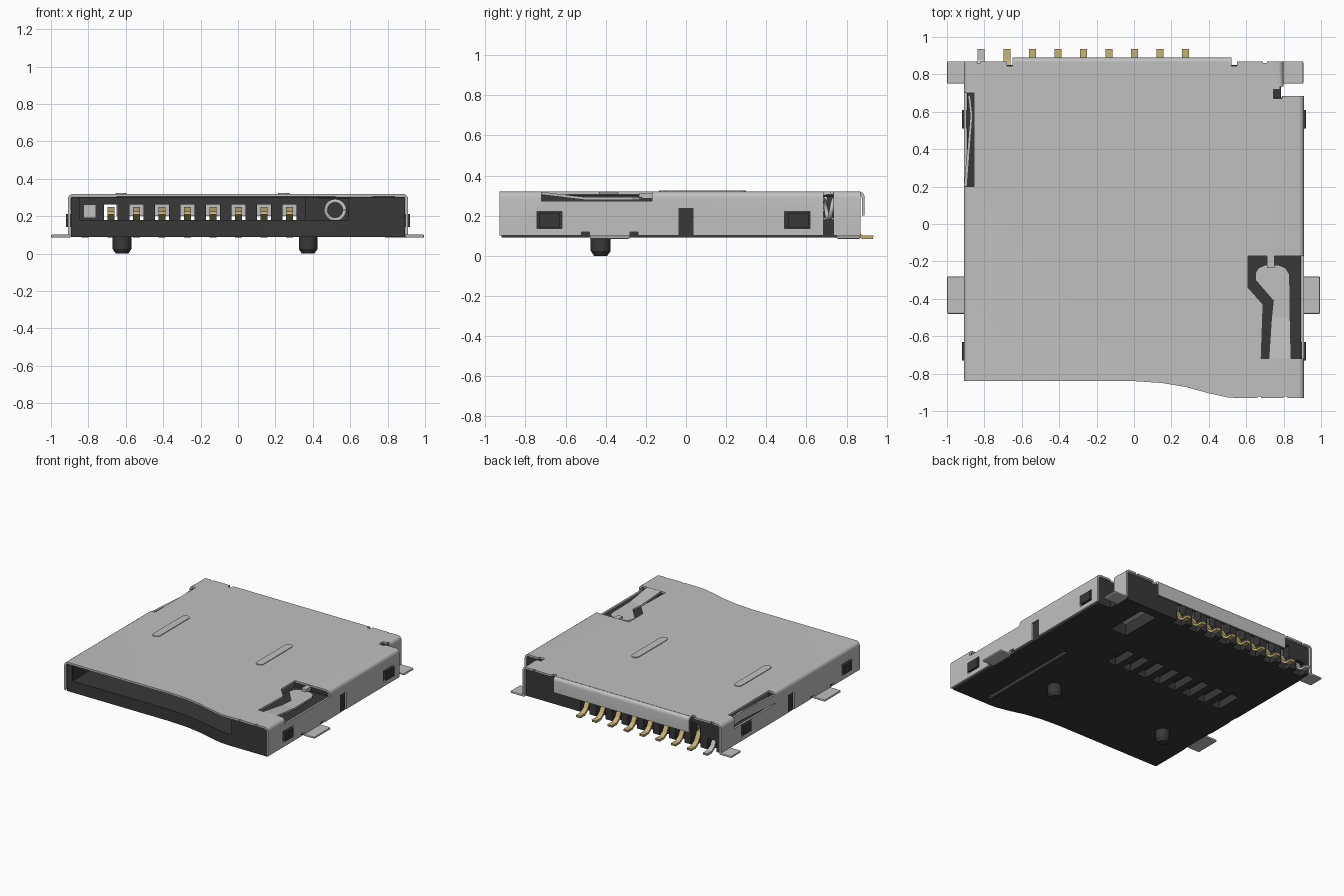
import bpy, bmesh, math
from mathutils import Vector

if "Cube" in bpy.data.objects:
    bpy.data.objects.remove(bpy.data.objects["Cube"])


def material(name, rgb):
    m = bpy.data.materials.new(name)
    m.use_nodes = True
    m.diffuse_color = (*rgb, 1)
    m.node_tree.nodes["Principled BSDF"].inputs["Base Color"].default_value = (*rgb, 1)
    return m


STEEL = material("steel grey", (0.53, 0.53, 0.53))
PLASTIC = material("black plastic", (0.04, 0.04, 0.04))
GOLD = material("contact gold", (0.57, 0.45, 0.19))


def finish(name, bm, mat):
    bmesh.ops.recalc_face_normals(bm, faces=bm.faces)
    mesh = bpy.data.meshes.new(name)
    bm.to_mesh(mesh)
    bm.free()
    ob = bpy.data.objects.new(name, mesh)
    bpy.context.collection.objects.link(ob)
    if mat:
        mesh.materials.append(mat)
    return ob


def activate(ob):
    bpy.ops.object.select_all(action='DESELECT')
    ob.select_set(True)
    bpy.context.view_layer.objects.active = ob


def smooth(ob):
    activate(ob)
    bpy.ops.object.shade_smooth_by_angle(angle=math.radians(35))


def add_prism(bm, pts, a, b, axis='z'):
    """Extrude a 2D outline: (x, y) along z, or (y, z) along x."""
    place = (lambda p, t: (p[0], p[1], t)) if axis == 'z' else (lambda p, t: (t, p[0], p[1]))
    face = bm.faces.new([bm.verts.new(place(p, a)) for p in pts])
    ext = bmesh.ops.extrude_face_region(bm, geom=[face])
    move = Vector((0, 0, b - a)) if axis == 'z' else Vector((b - a, 0, 0))
    bmesh.ops.translate(bm, vec=move, verts=[g for g in ext['geom'] if isinstance(g, bmesh.types.BMVert)])


def prism(name, pts, a, b, mat, axis='z'):
    bm = bmesh.new()
    add_prism(bm, pts, a, b, axis)
    return finish(name, bm, mat)


def rect(x0, x1, y0, y1):
    return [(x0, y0), (x1, y0), (x1, y1), (x0, y1)]


def box(name, x0, x1, y0, y1, z0, z1, mat=PLASTIC):
    return prism(name, rect(x0, x1, y0, y1), z0, z1, mat)


def cut(ob, cutters):
    """Subtract disjoint prisms given as (outline, z0, z1)."""
    bm = bmesh.new()
    for pts, z0, z1 in cutters:
        add_prism(bm, pts, z0, z1)
    tool = finish("cutter", bm, None)
    tool.hide_render = True
    mod = ob.modifiers.new("cut", 'BOOLEAN')
    mod.operation, mod.solver, mod.object = 'DIFFERENCE', 'EXACT', tool
    activate(ob)
    bpy.ops.object.modifier_apply(modifier=mod.name)
    bpy.data.objects.remove(tool)


def stadium(cx, y0, y1, r):
    arc = [math.pi * i / 8 for i in range(9)]
    return ([(cx + r * math.cos(t), y1 - r + r * math.sin(t)) for t in arc] +
            [(cx - r * math.cos(t), y0 + r - r * math.sin(t)) for t in arc])


FRONT = [(0, -.84), (.15, -.85), (.28, -.872), (.4, -.905), (.5, -.927), (.55, -.93)]
PINS = [-.68 + .1365 * i for i in range(8)]

# Steel shell: folded sheet with rounded long edges, open front, back and bottom
bm = bmesh.new()
add_prism(bm, [(-.91, -.84)] + FRONT + [(.91, -.93), (.91, .685), (.78, .685),
               (.78, .735), (.80, .735), (.80, .87), (-.91, .87)], .1, .32)
bmesh.ops.recalc_face_normals(bm, faces=bm.faces)
bm.normal_update()
drop = [f for f in bm.faces if f.normal.z < -.5 or abs(f.normal.y) > .5
        or (f.normal.x > .5 and f.calc_center_median().x < .79)]
bmesh.ops.delete(bm, geom=drop, context='FACES')
folds = [e for e in bm.edges if len(e.link_faces) == 2]
bmesh.ops.bevel(bm, geom=folds, offset=.03, segments=4, profile=.5, affect='EDGES')
shell = finish("shell", bm, STEEL)
sol = shell.modifiers.new("sheet", 'SOLIDIFY')
sol.thickness, sol.offset = .015, -1
activate(shell)
bpy.ops.object.modifier_apply(modifier=sol.name)

# Openings in the shell
holes = [([(.61, -.17), (.95, -.17), (.95, -.72), (.68, -.72), (.69, -.43), (.61, -.34)], .272, .4),
         (rect(-.95, -.855, .2, .7), .23, .4),
         (rect(-.68, -.65, .845, .9), .25, .4), (rect(.52, .55, .845, .9), .25, .4),
         (rect(-.84, -.82, .86, .9), .25, .4), (rect(.69, .71, .86, .9), .25, .4),
         (rect(.66, .68, -.95, -.922), .25, .4), (rect(.80, .82, -.95, -.922), .25, .4),
         (rect(.745, .79, .67, .72), .25, .4)]
for s in (-1, 1):
    xs = sorted((s * .86, s * .95))
    for y in (-.68, .555):
        holes.append((rect(*xs, y - .063, y + .063), .135, .222))
    holes.append((rect(*xs, -.036, .036), .05, .235))
    for y in (-.5, -.26):
        holes.append((rect(*xs, y - .02, y + .02), .05, .118))
cut(shell, holes)
smooth(shell)

# Rolled lip at the back of the shell
smooth(prism("back_lip", [(.85, .32), (.868, .319), (.881, .313), (.888, .303), (.89, .29), (.89, .2),
                          (.877, .2), (.877, .29), (.867, .304), (.85, .305)], -.65, .52, STEEL, 'x'))

# Embossed ribs on the lid
for i, (x, y0, y1) in enumerate([(-.625, -.135, .275), (.245, -.105, .3)]):
    prism(f"lid_rib_{i + 1}", stadium(x, y0, y1, .03), .315, .325, STEEL)

# Solder tabs
for i, (x0, x1, y0, y1) in enumerate([(-1, -.895, -.48, -.28), (.895, .995, -.48, -.28),
                                      (-1, -.895, .75, .87), (.785, .905, .75, .87)]):
    tab = box(f"solder_tab_{i + 1}", x0, x1, y0, y1, .085, .102, STEEL)
    bev = tab.modifiers.new("rounded", 'BEVEL')
    bev.width, bev.segments = .007, 2

# Bent detection tongue in the right window
tongue = [(.72, -.73), (.84, -.73), (.835, -.5), (.832, -.27), (.81, -.235), (.775, -.22), (.70, -.22),
          (.665, -.235), (.65, -.26), (.65, -.3), (.745, -.41), (.735, -.5)]
bm = bmesh.new()
add_prism(bm, tongue, 0, .014)
bmesh.ops.bisect_plane(bm, geom=bm.verts[:] + bm.edges[:] + bm.faces[:],
                       plane_co=(0, -.5, 0), plane_no=(0, 1, 0))
for v in bm.verts:
    v.co.z += .306 - .028 * min(1, (v.co.y + .73) / .23)
finish("lid_tongue", bm, STEEL)
box("tongue_stop", .71, .75, -.235, -.165, .285, .312, STEEL)

# Leaf spring in the left window
prism("side_leaf_spring", [(-.91, .19), (-.893, .19), (-.862, .58), (-.875, .69),
                           (-.888, .685), (-.876, .58)], .235, .3, STEEL)

# Plastic base
outline = [(-.894, -.83)] + [(x, y + .01) for x, y in FRONT] + [
    (.894, -.92), (.894, .675), (.785, .675), (.785, .85), (-.894, .85)]
base = prism("base", outline, .09, .18, PLASTIC)
pockets = [(rect(x - .04, x + .04, .08, .29), .05, .15) for x in PINS]
pockets += [(rect(x - .04, x + .04, .8, .9), .05, .3) for x in PINS + [-.82]]
pockets += [(rect(.45, .59, .45, .78), .05, .3), (rect(.61, .64, -.86, 0), .05, .12)]
cut(base, pockets)

# Side walls of the card cavity
for i, (y0, y1, top) in enumerate([(-.83, .2, .304), (.2, .7, .22), (.7, .85, .304)]):
    box(f"left_wall_{i + 1}", -.894, -.845, y0, y1, .17, top)
for i, (y0, y1, top) in enumerate([(-.92, -.74, .304), (-.74, -.15, .262), (-.15, .675, .304)]):
    box(f"slider_block_{i + 1}", .59, .894, y0, y1, .17, top)
box("rear_corner_block", .36, .785, .79, .85, .17, .304)
box("spring_cover", .43, .6, .4, .8, .294, .304)

# Back wall with contact windows
wall = box("back_wall", -.845, .36, .78, .85, .175, .304)
cut(wall, [(rect(x - .037, x + .037, .7, .9), .1, .262) for x in PINS])
box("switch_plate", -.825, -.76, .74, .775, .19, .262, STEEL)

# Latches clipping the shell to the base
for s, side in ((-1, "right"), (1, "left")):
    for y, end in ((-.68, "front"), (.56, "rear")):
        box(f"{side}_{end}_latch", *sorted((s * .87, s * .92)), y - .05, y + .05, .142, .213)

# Contacts
path = [(.935, .102), (.88, .102), (.845, .125), (.81, .19), (.45, .196), (.2, .25), (.12, .225)]
strip = path + [(y - .004, z - .017) for y, z in reversed(path)]
for i, x in enumerate(PINS):
    prism(f"contact_{i + 1}", strip, x - .019, x + .019, GOLD, 'x')
prism("switch_contact", strip[:4] + strip[-4:], -.837, -.8, STEEL, 'x')

# Return spring
curve = bpy.data.curves.new("return_spring", 'CURVE')
curve.dimensions = '3D'
curve.bevel_depth, curve.bevel_resolution = .011, 2
spline = curve.splines.new('POLY')
N = 120
spline.points.add(N)
for i, p in enumerate(spline.points):
    a = 12 * math.pi * i / N
    p.co = (.52 + .05 * math.cos(a), .45 + .33 * i / N, .232 + .05 * math.sin(a), 1)
curve.materials.append(STEEL)
bpy.context.collection.objects.link(bpy.data.objects.new("return_spring", curve))

# Locating pegs with chamfered tips
for i, x in enumerate((-.62, .375)):
    bm = bmesh.new()
    for z0, z1, r0, r1 in ((0, .025, .033, .05), (.025, .1, .05, .05)):
        ret = bmesh.ops.create_cone(bm, cap_ends=True, segments=24, radius1=r0, radius2=r1, depth=z1 - z0)
        bmesh.ops.translate(bm, vec=(x, -.425, (z0 + z1) / 2), verts=ret['verts'])
    smooth(finish(f"locating_peg_{i + 1}", bm, PLASTIC))
